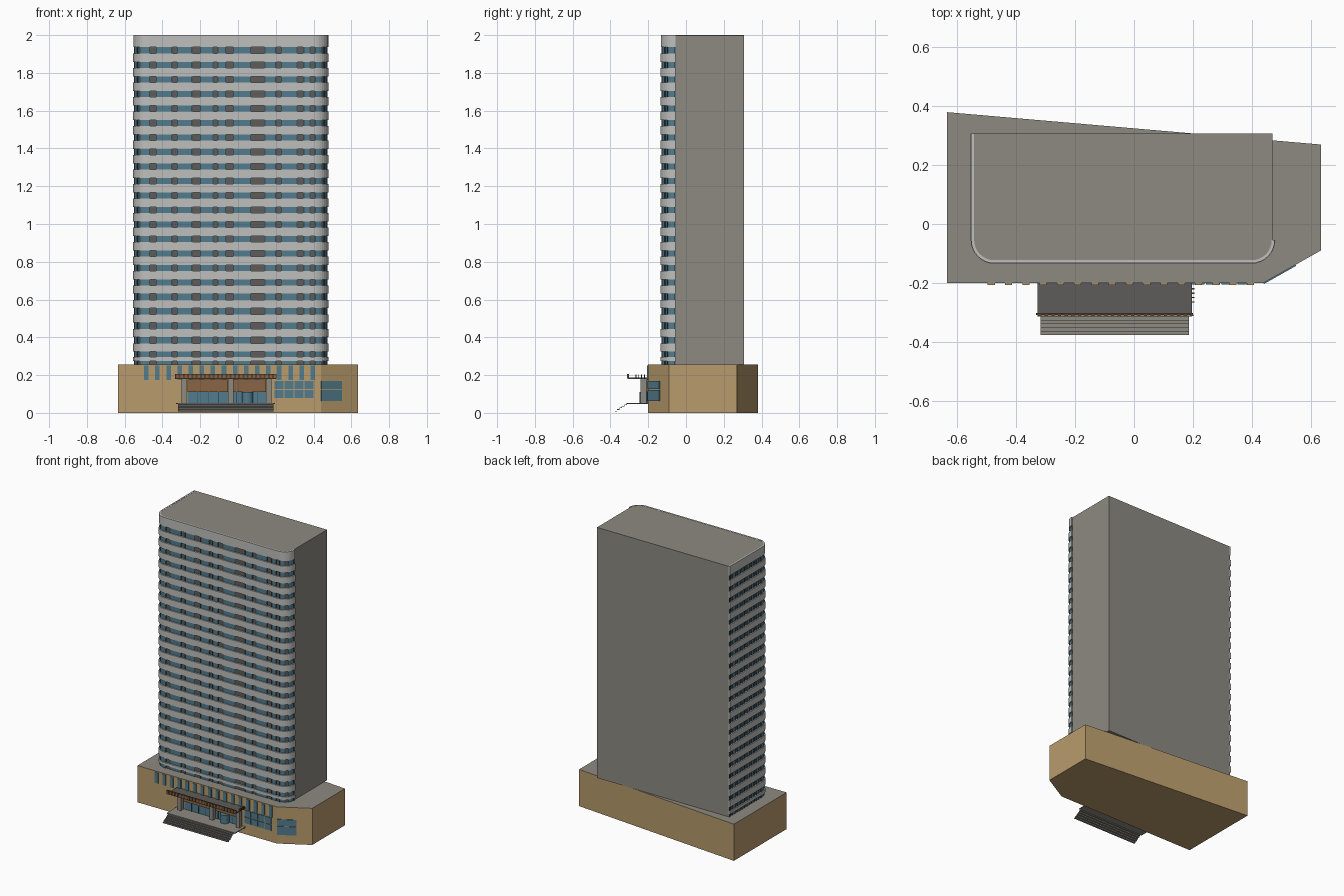
import bpy, bmesh, math
from mathutils import Vector

cube = bpy.data.objects.get("Cube")
if cube:
    bpy.data.objects.remove(cube)


def material(name, rgb):
    m = bpy.data.materials.new(name)
    m.use_nodes = True
    m.diffuse_color = (*rgb, 1)
    m.node_tree.nodes["Principled BSDF"].inputs["Base Color"].default_value = (*rgb, 1)
    return m


GREY = material("concrete grey", (0.27, 0.255, 0.225))
TAN = material("tan stone", (0.48, 0.33, 0.15))
WHITE = material("pale band", (0.52, 0.52, 0.51))
GLASS = material("teal glass", (0.085, 0.2, 0.27))
DARK = material("dark grey", (0.11, 0.108, 0.1))
FRAME = material("dark teal frame", (0.035, 0.08, 0.11))
BROWN = material("brown wood", (0.25, 0.13, 0.06))
DEEP = material("deep brown", (0.11, 0.06, 0.03))


def part(name, prisms, *mats, rule=None):
    """One object from upright prisms, each given as (outline, bottom, top)."""
    bm = bmesh.new()
    for pts, z0, z1 in prisms:
        low = [bm.verts.new((x, y, z0)) for x, y in pts]
        high = [bm.verts.new((x, y, z1)) for x, y in pts]
        bm.faces.new(low[::-1])
        bm.faces.new(high)
        for i in range(len(pts)):
            j = (i + 1) % len(pts)
            bm.faces.new((low[i], low[j], high[j], high[i]))
    bmesh.ops.recalc_face_normals(bm, faces=bm.faces)
    if rule:
        for f in bm.faces:
            f.material_index = rule(f)
    mesh = bpy.data.meshes.new(name)
    bm.to_mesh(mesh)
    bm.free()
    for m in mats:
        mesh.materials.append(m)
    ob = bpy.data.objects.new(name, mesh)
    bpy.context.collection.objects.link(ob)
    return ob


def rect(x0, x1, y0, y1):
    return [(x0, y0), (x1, y0), (x1, y1), (x0, y1)]


# Facade line: left-hand side wall, round corner, front, round corner
X0, X1, YF, YB, R = -0.545, 0.47, -0.125, 0.308, 0.07
SIDE = YB - YF - R
ARC = R * math.pi / 2
FRONT = X1 - X0 - 2 * R
LENGTH = SIDE + 2 * ARC + FRONT
START = SIDE + ARC


def facade(s, off):
    if s <= SIDE:
        return (X0 - off, YB - s)
    if s <= START:
        a = math.pi + (s - SIDE) / R
        return (X0 + R + (R + off) * math.cos(a), YF + R + (R + off) * math.sin(a))
    if s <= START + FRONT:
        return (X0 + R + s - START, YF - off)
    a = 1.5 * math.pi + (s - START - FRONT) / R
    return (X1 - R + (R + off) * math.cos(a), YF + R + (R + off) * math.sin(a))


def strip(s0, s1, inner, outer):
    """Outline of a thin wall that follows the facade line."""
    knots = [SIDE + ARC * i / 8 for i in range(9)]
    knots += [START + FRONT + ARC * i / 8 for i in range(9)]
    stops = [s0] + [k for k in knots if s0 + 1e-4 < k < s1 - 1e-4] + [s1]
    return [facade(s, outer) for s in stops] + [facade(s, inner) for s in reversed(stops)]


# Podium with a chamfered corner and a slanting back
H = 0.255
podium = [(-0.635, -0.2), (0.44, -0.2), (0.635, -0.09), (0.635, 0.27), (-0.635, 0.38)]
part("podium", [(podium, 0, H)], TAN, GREY, rule=lambda f: int(f.normal.z > 0.5))

# Tower body: plain back and right side, darker wall behind the bands
body = [facade(LENGTH * 0, 0)] + strip(SIDE, LENGTH, 0, 0)[:18] + [(X1, YB)]


def wall_rule(f):
    c = f.calc_center_median()
    return int(abs(f.normal.z) < 0.5 and f.normal.y < 0.5 and not (f.normal.x > 0.99 and c.y > 0))


part("tower_body", [(body, H, 1.995)], GREY, DARK, rule=wall_rule)

# Window columns with dark edges
gaps = [(-0.45, 0.03), (-0.335, 0.025), (-0.222, 0.04), (-0.12, 0.02), (-0.045, 0.035),
        (0.105, 0.07), (0.215, 0.025), (0.33, 0.03), (0.395, 0.02)]
cuts = [(SIDE * (i + 0.5) / 7, 0.02) for i in range(7)]
cuts += [(SIDE + ARC * 0.5, 0.015)]
cuts += [(START + x - X0 - R, w) for x, w in gaps]
cuts += [(START + FRONT + ARC * 0.5, 0.015), (LENGTH, 0.002)]
panes, edges, at = [], [], 0.001
for mid, w in cuts:
    end = mid - w / 2
    panes.append((strip(at, end, 0, 0.003), H, 1.95))
    edges += [(strip(s, s + 0.006, 0, 0.005), H, 1.95) for s in (at, end - 0.006)]
    at = mid + w / 2
part("window_columns", panes, GLASS)
part("window_edges", edges, FRAME)

# Floor bands and the parapet
bands = [(strip(0, LENGTH, -0.002, 0.01), z - 0.022, z + 0.022)
         for z in (1.88 - 0.0767 * i for i in range(21))]
bands.append((strip(0, LENGTH, -0.002, 0.01), 0.275, 0.295))
bands.append((strip(0, LENGTH, -0.002, 0.008), 1.937, 2.0))
part("floor_bands", bands, WHITE)
part("roof", [(body, 1.995, 1.999)], GREY)

# Narrow upper windows of the podium
slots = [-0.485 + 0.0587 * i for i in range(16)]
part("upper_windows", [(rect(x - 0.012, x + 0.012, -0.207, -0.199), 0.175, 0.25) for x in slots],
     GLASS, TAN, rule=lambda f: int(f.normal.z > 0.5))

# Wide lower windows, on the front and on the chamfer
wide = [(rect(0.192 + 0.053 * i, 0.24 + 0.053 * i, -0.205, -0.199), z, z + 0.042)
        for i in range(4) for z in (0.079, 0.127)]
part("lower_windows", wide, GLASS)
a, b = Vector((0.44, -0.2)), Vector((0.635, -0.09))
out = Vector((b.y - a.y, a.x - b.x)).normalized() * 0.004


def slanted(t0, t1):
    p, q = a.lerp(b, t0), a.lerp(b, t1)
    return [p + out, q + out, q - out, p - out]


part("corner_windows", [(slanted(0.0, 0.56), 0.062, 0.122), (slanted(0.0, 0.56), 0.127, 0.17)], GLASS)

# Entrance landing and open stair
part("landing", [(rect(-0.328, 0.197, -0.315, -0.2), 0.046, 0.052)], GREY)
steps = []
for i in range(5):
    y, z = -0.313 - 0.0128 * i, 0.044 - 0.0082 * i
    steps.append((rect(-0.318, 0.187, y - 0.0128, y), z - 0.003, z))
    steps.append((rect(-0.318, 0.187, y - 0.002, y), z, z + 0.0055))
part("stair", steps, GREY, DARK, rule=lambda f: int(f.normal.y < -0.5))

# Canopy with a slatted fascia
part("canopy", [(rect(-0.328, 0.197, -0.305, -0.199), 0.18, 0.187)], DARK)
part("canopy_fascia", [(rect(-0.333, 0.2, -0.309, -0.302), 0.18, 0.207)], DEEP)
part("fascia_slats", [(rect(x, x + 0.011, -0.312, -0.308), 0.185, 0.205)
                      for x in (-0.326 + 0.0225 * i for i in range(24))], BROWN)

# Entrance columns, wood panels and glazing
part("entrance_columns", [(rect(x - 0.013, x + 0.013, -0.24, -0.21), 0.052, 0.18)
                          for x in (-0.285, -0.038, 0.165)], GREY)
bays = [(-0.268, -0.052), (-0.024, 0.148)]
part("entrance_panels", [(rect(p, q, -0.215, -0.199), 0.11, 0.176) for p, q in bays], BROWN)
part("entrance_glass", [(rect(p, q, -0.207, -0.199), 0.053, 0.11) for p, q in bays], GLASS)
part("door_bars", [(rect(x, x + 0.004, -0.21, -0.199), 0.053, 0.11)
                   for x in (-0.215, -0.16, -0.105, -0.01, 0.1)], FRAME)

# Revolving door drum
drum = [(0.05 + 0.03 * math.cos(math.tau * i / 16), -0.215 + 0.03 * math.sin(math.tau * i / 16))
        for i in range(16)]
part("revolving_door", [(drum, 0.052, 0.11)], GLASS)

# Small side brackets beside the entrance
part("side_brackets", [(rect(0.196, 0.205, y - 0.002, y + 0.002), 0.183, 0.203)
                       for y in (-0.22, -0.235, -0.25, -0.265)], DEEP)
